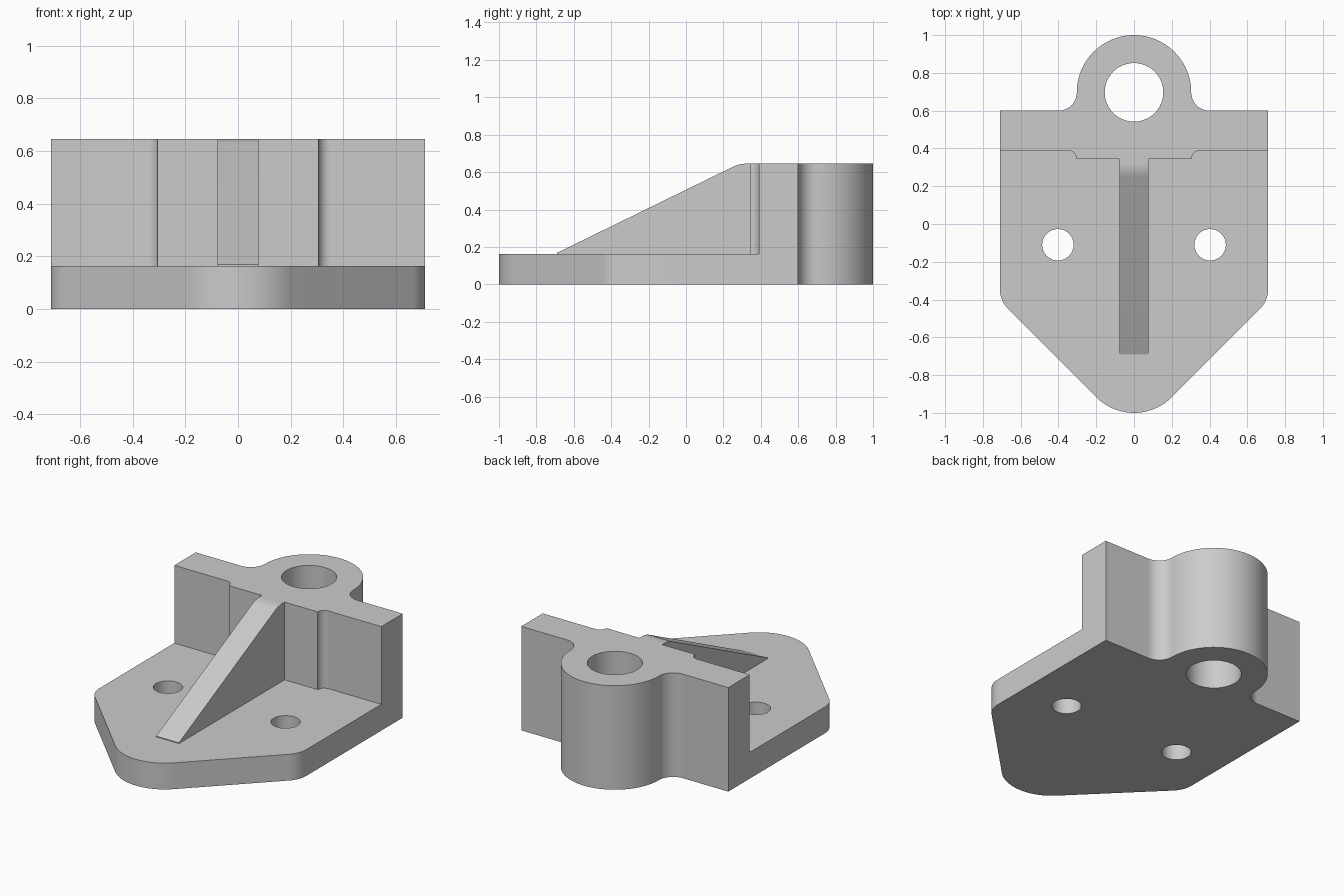
import bpy
import bmesh
import math
from mathutils import Matrix, Vector

if "Cube" in bpy.data.objects:
    bpy.data.objects.remove(bpy.data.objects["Cube"], do_unlink=True)

BASE_H, TOP_H = 0.163, 0.645
GREY = (0.6, 0.6, 0.6, 1)

grey = bpy.data.materials.new("machined_grey")
grey.use_nodes = True
grey.diffuse_color = GREY
grey.node_tree.nodes["Principled BSDF"].inputs["Base Color"].default_value = GREY


def rounded(corners, steps=24):
    """Outline from (x, y, radius) corners, each filleted by its radius."""
    pts = []
    for i, (x, y, r) in enumerate(corners):
        p = Vector((x, y))
        a = (Vector(corners[i - 1][:2]) - p).normalized()
        b = (Vector(corners[(i + 1) % len(corners)][:2]) - p).normalized()
        arc = [p]
        if r:
            half = a.angle(b) / 2
            centre = p + (a + b).normalized() * (r / math.sin(half))
            start = (p + a * (r / math.tan(half)) - centre).normalized()
            end = (p + b * (r / math.tan(half)) - centre).normalized()
            arc = [centre + start.slerp(end, k / steps) * r for k in range(steps + 1)]
        pts += [q for q in arc if not pts or (q - pts[-1]).length > 1e-4]
    return pts


def prism(name, outline, low, high, matrix=Matrix()):
    """Extrude a flat outline from low to high."""
    bm = bmesh.new()
    face = bm.faces.new([bm.verts.new((p.x, p.y, low)) for p in outline])
    ext = bmesh.ops.extrude_face_region(bm, geom=[face])["geom"]
    verts = [v for v in ext if isinstance(v, bmesh.types.BMVert)]
    bmesh.ops.translate(bm, verts=verts, vec=(0, 0, high - low))
    bmesh.ops.transform(bm, matrix=matrix, verts=bm.verts)
    bmesh.ops.recalc_face_normals(bm, faces=bm.faces)
    mesh = bpy.data.meshes.new(name)
    bm.to_mesh(mesh)
    bm.free()
    mesh.materials.append(grey)
    obj = bpy.data.objects.new(name, mesh)
    bpy.context.collection.objects.link(obj)
    return obj


def activate(obj):
    bpy.ops.object.select_all(action="DESELECT")
    obj.select_set(True)
    bpy.context.view_layer.objects.active = obj


def cut(target, cutter):
    mod = target.modifiers.new("cut", "BOOLEAN")
    mod.operation, mod.solver, mod.object = "DIFFERENCE", "EXACT", cutter
    activate(target)
    bpy.ops.object.modifier_apply(modifier=mod.name)
    bpy.data.objects.remove(cutter, do_unlink=True)


def mirrored(half):
    """Close a right-hand chain of corners with its mirror image."""
    return half + [(-x, y, r) for x, y, r in reversed(half) if x > 0]


def hole(x, y, radius):
    outline = [Vector((x + radius * math.cos(t), y + radius * math.sin(t)))
               for t in (math.tau * k / 64 for k in range(64))]
    return prism("hole_cutter", outline, -0.2, 1)


# Bracket body: pointed base, back wall and round boss share one outline
body = prism("bracket_body", rounded(mirrored([
    (0, -1.117, 0.283), (0.71, -0.407, 0.15), (0.71, 0.6, 0),
    (0.303, 0.6, 0.097), (0.303, 1, 0.303)])), 0, TOP_H)

# Open space in front of the stepped wall
cut(body, prism("front_cutter", rounded(mirrored([
    (1, -1.2, 0), (1, 0.39, 0), (0.305, 0.39, 0.045), (0.305, 0.345, 0)])), BASE_H, 1))

# Boss bore and the two mounting holes
for x, y, radius in [(0, 0.697, 0.155), (0.403, -0.11, 0.083), (-0.403, -0.11, 0.083)]:
    cut(body, hole(x, y, radius))

# Sloping rib, drawn as a side profile and turned upright
upright = Matrix(((0, 0, 1, 0), (1, 0, 0, 0), (0, 1, 0, 0), (0, 0, 0, 1)))
rib = prism("support_rib", rounded([
    (-0.69, 0.1, 0), (-0.69, 0.168, 0), (0.285, TOP_H, 0.16),
    (0.345, TOP_H, 0), (0.345, 0.1, 0)], 8), -0.078, 0.078, upright)

for obj in (body, rib):
    activate(obj)
    bpy.ops.object.shade_smooth_by_angle(angle=math.radians(25))
